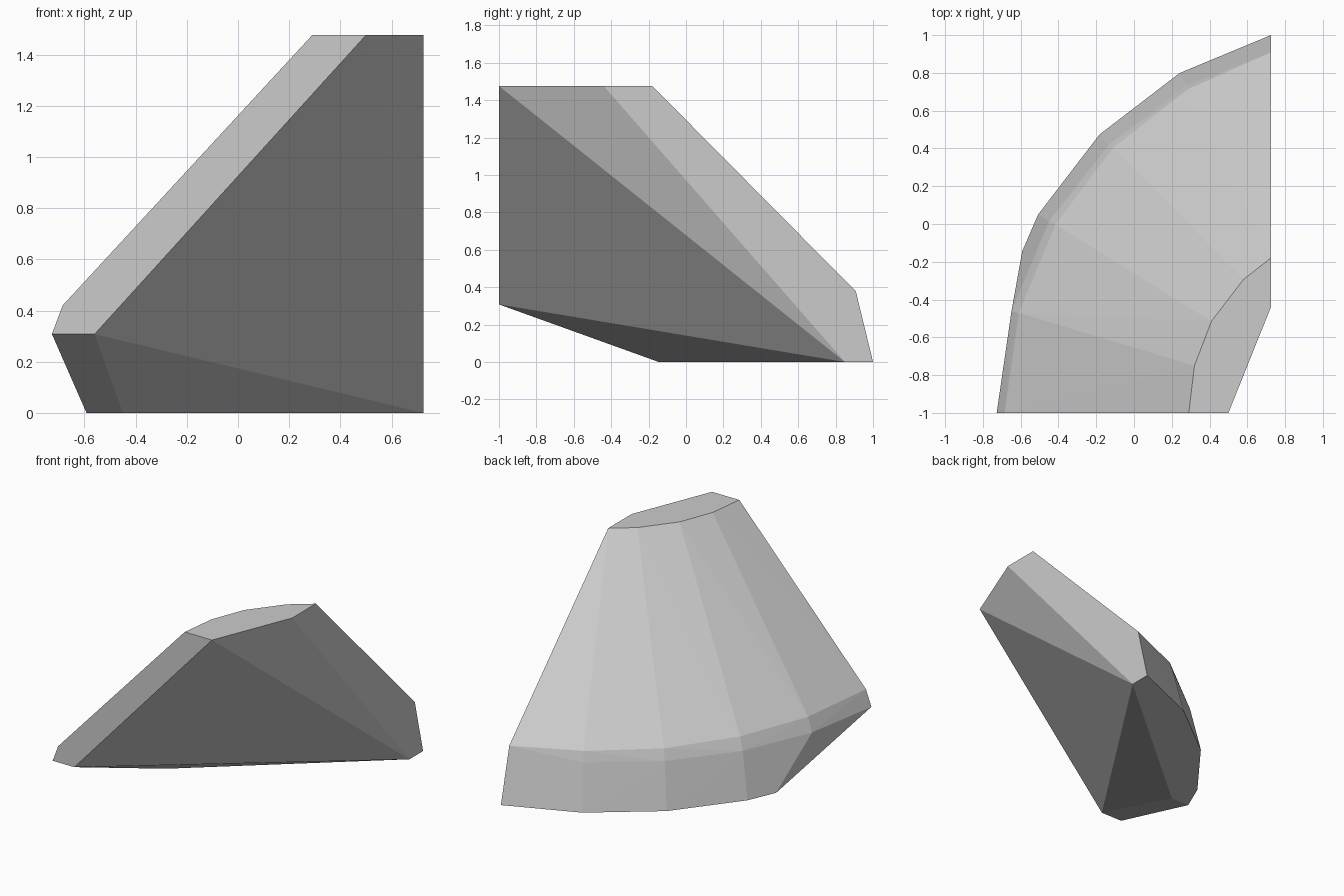
import bpy
import bmesh
from math import cos, sin, radians

cube = bpy.data.objects.get("Cube")
if cube:
    bpy.data.objects.remove(cube, do_unlink=True)

AXIS = (1.264, -0.973)  # axis of the faceted cone the chunk belongs to
END_X = 0.725           # flat end on the +x side


def ring(angle, radius, z):
    a = radians(angle)
    return (AXIS[0] + radius * cos(a), AXIS[1] + radius * sin(a), z)


# Base edge, skirt rim and shoulder rim, stepped around the axis
points = [ring(a, 2.046, 0) for a in (120, 135, 150)]
points += [ring(a, r, 0.315) for a, r in
           ((120, 1.972), (135, 1.974), (150, 1.978), (165, 1.98))]
points += [ring(a, r, z) for a, r, z in
           ((120, 1.95, 0.385), (135, 1.945, 0.39), (150, 1.94, 0.4), (165, 1.94, 0.41))]

# Flat top outline
points += [(x, y, 1.476) for x, y in
           ((0.5, -1), (0.29, -1), (0.32, -0.75), (0.41, -0.515),
            (0.58, -0.293), (END_X, -0.18), (END_X, -0.44))]

# Flat end on the +x side
points += [(END_X, 0.85, 0), (END_X, 1, 0), (END_X, 0.908, 0.378)]

# Flat front end and the slanted cut below it
points += [(-0.685, -1, 0.42), (-0.727, -1, 0.308), (-0.56, -1, 0.308),
           (-0.592, -0.145, 0), (-0.45, -0.145, 0)]

# Wrap the outline points in a closed faceted solid
bm = bmesh.new()
for p in points:
    bm.verts.new(p)
hull = bmesh.ops.convex_hull(bm, input=bm.verts)
loose = [v for v in bm.verts if not v.link_faces]
bmesh.ops.delete(bm, geom=loose, context='VERTS')
bmesh.ops.dissolve_limit(bm, angle_limit=radians(0.3), verts=bm.verts, edges=bm.edges)
bmesh.ops.recalc_face_normals(bm, faces=bm.faces)

mesh = bpy.data.meshes.new("cone_chunk")
bm.to_mesh(mesh)
bm.free()
chunk = bpy.data.objects.new("cone_chunk", mesh)
bpy.context.collection.objects.link(chunk)

# Plain grey surface
grey = bpy.data.materials.new("light_grey")
grey.use_nodes = True
color = (0.6, 0.6, 0.6, 1)
grey.diffuse_color = color
grey.node_tree.nodes["Principled BSDF"].inputs["Base Color"].default_value = color
mesh.materials.append(grey)
